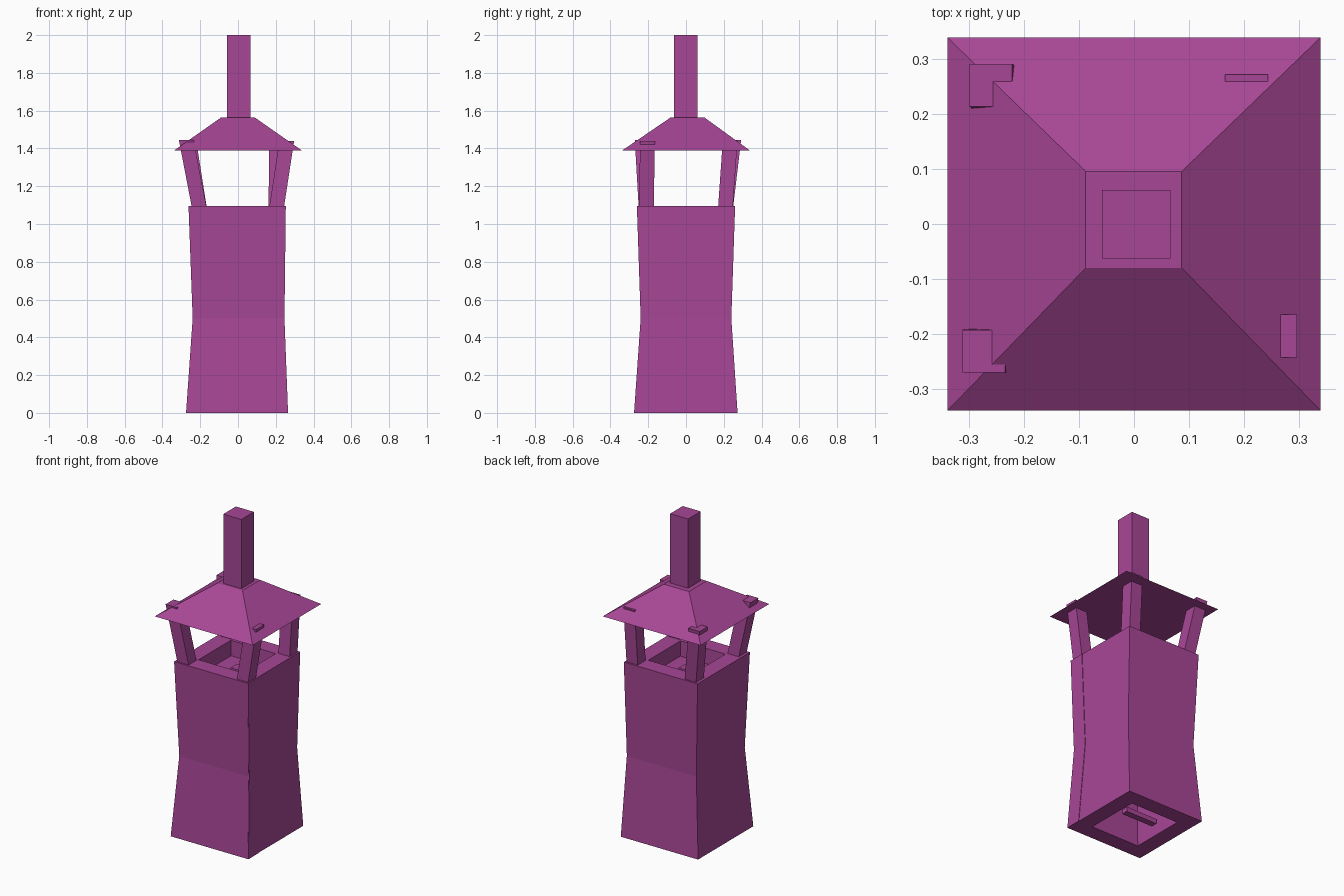
import bpy
import bmesh

cube = bpy.data.objects.get("Cube")
if cube:
    bpy.data.objects.remove(cube, do_unlink=True)

purple = bpy.data.materials.new("plum_purple")
purple.use_nodes = True
colour = (0.39, 0.062, 0.305, 1)
purple.diffuse_color = colour
purple.node_tree.nodes["Principled BSDF"].inputs["Base Color"].default_value = colour


def loft(name, rings, closed=False):
    """Stack rectangles (x0, x1, y0, y1, z); closed joins last to first."""
    bm = bmesh.new()
    loops = []
    for x0, x1, y0, y1, z in rings:
        corners = ((x0, y0), (x1, y0), (x1, y1), (x0, y1))
        loops.append([bm.verts.new((x, y, z)) for x, y in corners])
    pairs = list(zip(loops, loops[1:]))
    if closed:
        pairs.append((loops[-1], loops[0]))
    else:
        bm.faces.new(loops[0])
        bm.faces.new(loops[-1])
    for a, b in pairs:
        for i in range(4):
            j = (i + 1) % 4
            bm.faces.new((a[i], a[j], b[j], b[i]))
    bmesh.ops.recalc_face_normals(bm, faces=bm.faces)
    mesh = bpy.data.meshes.new(name)
    bm.to_mesh(mesh)
    bm.free()
    mesh.materials.append(purple)
    obj = bpy.data.objects.new(name, mesh)
    bpy.context.collection.objects.link(obj)
    return obj


# Hollow, waisted tower with thick walls
outer = [(-0.275, 0.262, -0.275, 0.273, 0),
         (-0.24, 0.243, -0.24, 0.24, 0.5),
         (-0.262, 0.25, -0.26, 0.26, 1.095)]
wall = 0.1
inner = [(a + wall, b - wall, c + wall, d - wall, z) for a, b, c, d, z in reversed(outer)]
loft("tower_walls", outer + inner, closed=True)

# Slightly proud end of the front wall
loft("front_wall_end", [(0.2, b + 0.003, c + 0.001, c + wall, z)
                        for a, b, c, d, z in outer])

# Floor below the open gallery, and small blocks inside
loft("gallery_floor", [(-0.18, 0.17, -0.18, 0.18, z) for z in (0.96, 1.0)])
loft("gallery_block", [(-0.03, 0.03, -0.03, 0.03, z) for z in (1.0, 1.03)])
loft("inner_beam", [(-0.15, 0.07, -0.02, 0.02, z) for z in (0.05, 0.08)])

# Leaning posts: name, foot centre, head centre, head height
posts = [("front_right_post", -0.2, -0.21, -0.274, -0.232, 1.445),
         ("back_right_post", -0.2, 0.207, -0.261, 0.253, 1.446),
         ("back_left_post", 0.2, 0.207, 0.205, 0.234, 1.446),
         ("front_left_post", 0.2, -0.21, 0.258, -0.204, 1.439)]
h = 0.039
for name, fx, fy, tx, ty, top in posts:
    loft(name, [(x - h, x + h, y - h, y + h, z)
                for x, y, z in ((fx, fy, 1.06), (tx, ty, top))])

# Roof and chimney
loft("roof", [(-0.34, 0.34, -0.34, 0.34, 1.388),
              (-0.088, 0.087, -0.08, 0.096, 1.565)])
loft("chimney", [(-0.058, 0.067, -0.063, 0.062, z) for z in (1.55, 2.0)])
